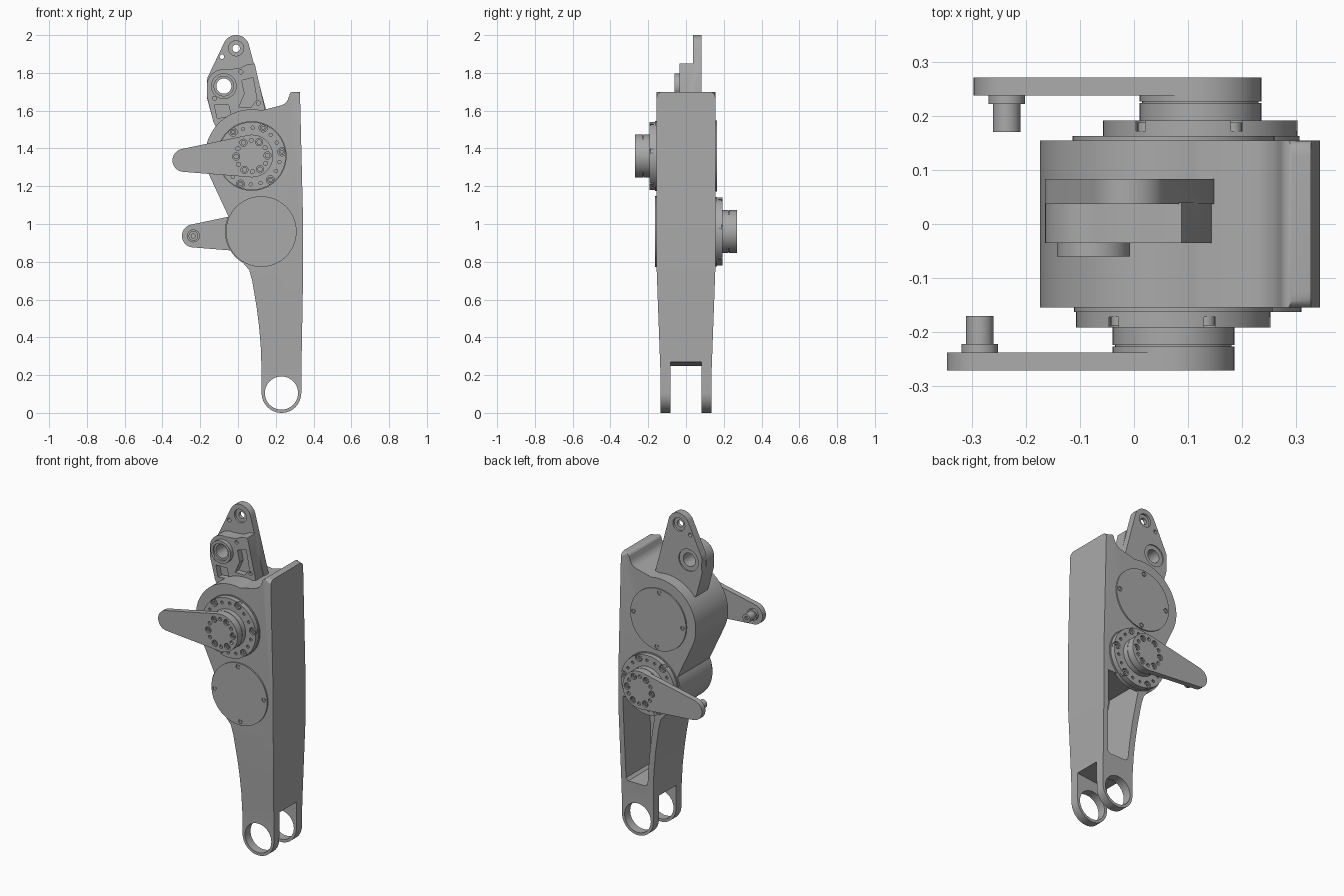
import bpy, bmesh, math
from mathutils import Vector

if "Cube" in bpy.data.objects:
    bpy.data.objects.remove(bpy.data.objects["Cube"])

grey = bpy.data.materials.new("machined grey")
grey.use_nodes = True
COLOUR = (0.40, 0.40, 0.40, 1)
grey.diffuse_color = COLOUR
grey.node_tree.nodes["Principled BSDF"].inputs["Base Color"].default_value = COLOUR

HIP, KNEE, ANKLE = (0.073, 1.36), (0.123, 0.96), (0.23, 0.105)


def polar(c, r, deg):
    a = math.radians(deg)
    return (c[0] + r * math.cos(a), c[1] + r * math.sin(a))


def arc(c, r, a0, a1, n=16):
    return [polar(c, r, a0 + (a1 - a0) * i / n) for i in range(n + 1)]


def ring_of(c, r, start, n):
    return [polar(c, r, start + i * 360 / n) for i in range(n)]


def prism_mesh(bm, pts, y0, y1):
    face = bm.faces.new([bm.verts.new((x, y0, z)) for x, z in pts])
    out = bmesh.ops.extrude_face_region(bm, geom=[face])["geom"]
    bmesh.ops.translate(bm, vec=(0, y1 - y0, 0),
                        verts=[v for v in out if isinstance(v, bmesh.types.BMVert)])
    bmesh.ops.recalc_face_normals(bm, faces=bm.faces[:])


def finish(name, bm):
    mesh = bpy.data.meshes.new(name)
    bm.to_mesh(mesh)
    bm.free()
    mesh.materials.append(grey)
    obj = bpy.data.objects.new(name, mesh)
    bpy.context.collection.objects.link(obj)
    return obj


def prism(name, pts, y0, y1):
    bm = bmesh.new()
    prism_mesh(bm, pts, y0, y1)
    return finish(name, bm)


def disc(name, c, r, y0, y1, n=48):
    return prism(name, ring_of(c, r, 0, n), y0, y1)


def activate(obj):
    bpy.ops.object.select_all(action="DESELECT")
    obj.select_set(True)
    bpy.context.view_layer.objects.active = obj


def combine(obj, others, operation="DIFFERENCE"):
    activate(obj)
    for other in others:
        mod = obj.modifiers.new("cut", "BOOLEAN")
        mod.operation, mod.solver, mod.object = operation, "EXACT", other
        bpy.ops.object.modifier_apply(modifier=mod.name)
        bpy.data.objects.remove(other)


def drill(obj, centres, r, y0, y1, n=16):
    combine(obj, [disc("cutter", c, r, y0, y1, n) for c in centres])


def capsule(a, ra, b, rb):
    # outline of two circles joined by tangents
    d = Vector(b) - Vector(a)
    heading = math.degrees(math.atan2(d.y, d.x))
    t = math.degrees(math.acos((ra - rb) / d.length))
    return arc(b, rb, heading - t, heading + t) + arc(a, ra, heading + t, heading + 360 - t, 32)


# Main leg housing: side outline, then narrowed towards the ankle
outline = arc(ANKLE, 0.105, 180, 360, 24)
outline += [(0.337, 0.3), (0.345, 0.75), (0.345, 1.0), (0.328, 1.7), (0.292, 1.7)]
outline += arc((0.292, 1.68), 0.02, 110, 180, 4) + arc((0.21, 1.685), 0.06, -10, -80, 8)
outline += arc(HIP, 0.247, 78, 205, 36) + arc(KNEE, 0.192, 155, 240, 20)
outline += [(0.06, 0.755), (0.075, 0.7), (0.087, 0.63), (0.1, 0.55), (0.111, 0.46),
            (0.12, 0.36), (0.124, 0.25)]
bm = bmesh.new()
prism_mesh(bm, outline, -0.155, 0.155)
for z in (0.75, 0.5, 0.2):
    bmesh.ops.bisect_plane(bm, geom=bm.verts[:] + bm.edges[:] + bm.faces[:],
                           plane_co=(0, 0, z), plane_no=(0, 0, 1))
for v in bm.verts:
    k = min(1, max(0, (0.75 - v.co.z) / 0.55))
    v.co.y *= 1 - 0.13 * k
top = [e for e in bm.edges if all(v.co.z > 1.699 for v in e.verts)
       and abs(e.verts[0].co.y - e.verts[1].co.y) < 0.001]
bmesh.ops.bevel(bm, geom=top, offset=0.03, segments=5, profile=0.5, affect="EDGES")
housing = finish("leg_housing", bm)

# Ankle bore, fork gap and rear lightening pocket
pocket = [(0.16, 0.33), (0.175, 0.315), (0.29, 0.315), (0.305, 0.33), (0.315, 0.83), (0.09, 0.83),
          (0.11, 0.72), (0.135, 0.57), (0.152, 0.43)]
combine(housing, [
    disc("cutter", ANKLE, 0.088, -0.3, 0.3),
    prism("cutter", [(0, -0.1), (0.5, -0.1), (0.5, 0.275), (0.335, 0.27), (0.12, 0.247), (0, 0.24)],
          -0.083, 0.081),
    prism("cutter", pocket, -0.1, 0.3)])

# Upper link: full plate behind, thicker block in front
plate = arc((-0.01, 1.93), 0.07, 15, 155) + arc((-0.085, 1.75), 0.08, 155, 195, 8)
plate += [(-0.165, 1.67), (-0.13, 1.54), (-0.06, 1.4), (0.1, 1.4), (0.15, 1.6)]
link = prism("upper_link", plate, 0.037, 0.083)
block = arc((-0.075, 1.73), 0.09, 80, 180, 12)
block += [(-0.163, 1.67), (-0.13, 1.54), (-0.06, 1.4), (0.1, 1.4), (0.145, 1.6),
          (0.088, 1.85), (0.05, 1.845), (0.01, 1.825)]
combine(link, [prism("block", block, -0.035, 0.04)], "UNION")
combine(link, [disc("boss", (-0.075, 1.73), 0.068, -0.06, -0.03)], "UNION")
combine(link, [
    disc("cutter", (-0.075, 1.73), 0.04, -0.2, 0.2),
    disc("cutter", (-0.075, 1.73), 0.052, -0.2, -0.048),
    disc("cutter", (-0.075, 1.73), 0.066, 0.076, 0.2),
    disc("cutter", (-0.01, 1.93), 0.02, -0.2, 0.2),
    disc("cutter", (-0.01, 1.93), 0.04, -0.2, 0.05),
    disc("cutter", (-0.01, 1.93), 0.04, 0.07, 0.2),
    prism("cutter", [(0.02, 1.76), (0.08, 1.775), (0.1, 1.66), (0.07, 1.62), (0.005, 1.62),
                     (0.035, 1.69)], -0.2, 0.0),
    prism("cutter", [(-0.125, 1.63), (-0.05, 1.63), (-0.035, 1.57), (-0.11, 1.56)], -0.2, 0.0)])
drill(link, [(-0.085, 1.885)], 0.012, -0.2, 0.2)
drill(link, [(0.015, 1.805), (0.108, 1.64), (-0.125, 1.665)], 0.011, -0.2, -0.02)


def cover(name, c, s):
    # thin round cap with four screw recesses
    obj = disc(name, c, 0.187, s * 0.14, s * 0.163, 64)
    drill(obj, ring_of(c, 0.165, 3, 4), 0.014, s * 0.157, s * 0.2)
    for i, p in enumerate(ring_of(c, 0.165, 3, 4)):
        disc(f"{name}_screw_{i + 1}", p, 0.008, s * 0.15, s * 0.161, 6)


def actuator(side, c, tip, s):
    # bolted flange
    disc(f"{side}_flange_base", c, 0.184, s * 0.14, s * 0.163, 64)
    flange = disc(f"{side}_flange", c, 0.18, s * 0.15, s * 0.192, 64)
    bolts = ring_of(c, 0.161, 8, 6)
    drill(flange, bolts, 0.022, s * 0.172, s * 0.25)
    drill(flange, ring_of(c, 0.15, 28, 6) + ring_of(c, 0.15, 48, 6), 0.009, s * 0.18, s * 0.25, 10)
    for i, p in enumerate(bolts):
        bolt = disc(f"{side}_flange_bolt_{i + 1}", p, 0.017, s * 0.165, s * 0.188, 20)
        drill(bolt, [p], 0.009, s * 0.178, s * 0.25, 6)
    # output hub with a shallow groove
    disc(f"{side}_hub_base", c, 0.113, s * 0.18, s * 0.224)
    disc(f"{side}_hub_groove", c, 0.108, s * 0.22, s * 0.228)
    # crank arm with round hub cap
    arm = prism(f"{side}_crank_arm", capsule(c, 0.1125, tip, 0.061), s * 0.238, s * 0.271)
    combine(arm, [disc("cap", c, 0.113, s * 0.227, s * 0.271)], "UNION")
    drill(arm, ring_of(c, 0.083, 2, 6), 0.019, s * 0.258, s * 0.3)
    drill(arm, ring_of(c, 0.083, 32, 6), 0.011, s * 0.258, s * 0.3, 12)
    for i, p in enumerate(ring_of(c, 0.083, 2, 6)):
        screw = disc(f"{side}_hub_screw_{i + 1}", p, 0.014, s * 0.25, s * 0.267, 16)
        drill(screw, [p], 0.008, s * 0.26, s * 0.3, 6)
    # inward pin with stepped collar
    disc(f"{side}_pin_collar", tip, 0.034, s * 0.222, s * 0.24, 32)
    pin = disc(f"{side}_pin", tip, 0.0255, s * 0.17, s * 0.24, 32)
    drill(pin, [tip], 0.012, s * 0.15, s * 0.185, 6)


actuator("front", HIP, (-0.286, 1.337), -1)
actuator("back", KNEE, (-0.236, 0.937), 1)
cover("front_knee_cover", KNEE, -1)
cover("back_hip_cover", HIP, 1)

# Smooth round walls, sharp edges
for obj in bpy.context.scene.objects:
    if obj.type == "MESH":
        activate(obj)
        bpy.ops.object.shade_smooth_by_angle(angle=math.radians(30))
